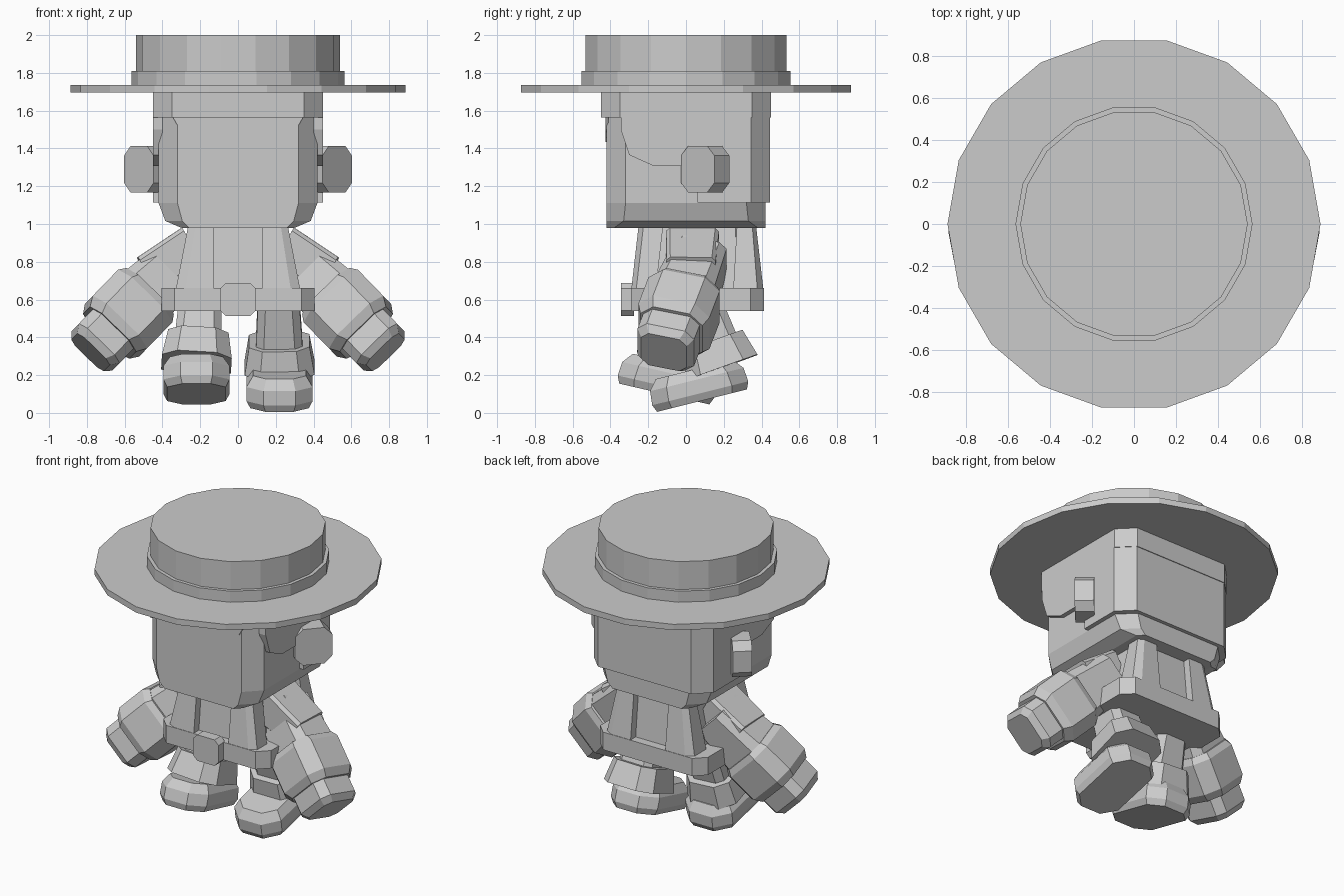
import bpy, bmesh, math
from mathutils import Matrix, Vector

if "Cube" in bpy.data.objects:
    bpy.data.objects.remove(bpy.data.objects["Cube"])

mat = bpy.data.materials.new("plain_grey")
mat.diffuse_color = (0.6, 0.6, 0.6, 1)
mat.use_nodes = True
mat.node_tree.nodes["Principled BSDF"].inputs["Base Color"].default_value = mat.diffuse_color


def finish(name, bm, matrix=None):
    if matrix:
        bm.transform(matrix)
    bmesh.ops.recalc_face_normals(bm, faces=bm.faces)
    mesh = bpy.data.meshes.new(name)
    bm.to_mesh(mesh)
    bm.free()
    mesh.materials.append(mat)
    ob = bpy.data.objects.new(name, mesh)
    bpy.context.collection.objects.link(ob)
    return ob


def skin(name, loops, matrix=None):
    """Close a stack of equal-length point loops into a solid."""
    bm = bmesh.new()
    rows = [[bm.verts.new(p) for p in loop] for loop in loops]
    n = len(rows[0])
    for a, b in zip(rows, rows[1:]):
        for i in range(n):
            j = (i + 1) % n
            bm.faces.new((a[i], a[j], b[j], b[i]))
    bm.faces.new(rows[0][::-1])
    bm.faces.new(rows[-1])
    return finish(name, bm, matrix)


def octagon(z, hx, hy, c, cx=0, cy=0):
    """Rectangle with cut corners at height z."""
    pts = [(hx - c, -hy), (hx, c - hy), (hx, hy - c), (hx - c, hy),
           (c - hx, hy), (-hx, hy - c), (-hx, c - hy), (c - hx, -hy)]
    return [(cx + x, cy + y, z) for x, y in pts]


def loft(name, rings, matrix=None):
    return skin(name, [octagon(*r) for r in rings], matrix)


def plate_x(name, outline, x0, x1):
    return skin(name, [[(x, y, z) for y, z in outline] for x in (x0, x1)])


def frame(origin, z_axis, y_hint=(0, 1, 0)):
    """Matrix whose local z follows z_axis and local y stays near y_hint."""
    z = Vector(z_axis).normalized()
    x = Vector(y_hint).cross(z).normalized()
    y = z.cross(x)
    m = Matrix((x, y, z)).transposed().to_4x4()
    m.translation = origin
    return m


def disc(name, r, z0, z1, sides):
    ring = [(r * math.cos(2 * math.pi * i / sides), r * math.sin(2 * math.pi * i / sides))
            for i in range(sides)]
    return skin(name, [[(x, y, z) for x, y in ring] for z in (z0, z1)])


# Hat
disc("hat_brim", 0.886, 1.695, 1.735, 18)
disc("hat_band", 0.563, 1.735, 1.81, 18)
disc("hat_crown", 0.54, 1.81, 2.0, 18)

# Head with narrowed chin
loft("head", [(0.98, 0.30, 0.42, 0.04), (1.016, 0.385, 0.42, 0.09),
              (1.11, 0.42, 0.42, 0.10), (1.70, 0.42, 0.42, 0.10)])

# Hair: cap, back, side locks and zigzag fringe
loft("hair_cap", [(1.565, 0.45, 0.45, 0.10), (1.70, 0.45, 0.45, 0.10)])
back = [(-0.45, 0.06), (0.45, 0.06), (0.45, 0.345), (0.35, 0.445), (-0.35, 0.445), (-0.45, 0.345)]
skin("hair_back", [[(x, y, z) for x, y in back] for z in (1.113, 1.60)])
lock = [(-0.345, 1.60), (-0.345, 1.50), (-0.30, 1.365), (-0.17, 1.307), (0.07, 1.307), (0.07, 1.60)]
for side, s in (("right", 1), ("left", -1)):
    plate_x("hair_lock_" + side, lock, s * 0.40, s * 0.45)
half = [(0.345, 1.565), (0.305, 1.495), (0.235, 1.455), (0.17, 1.495), (0.13, 1.56), (0.09, 1.495)]
fringe = half + [(0, 1.433)] + [(-x, z) for x, z in reversed(half)] + [(-0.345, 1.60), (0.345, 1.60)]
skin("hair_fringe", [[(x, y, z) for x, z in fringe] for y in (-0.41, -0.426)])

# Torso, belt and buckle
CY = 0.06
loft("torso", [(0.60, 0.30, 0.30, 0.08, 0, CY), (1.0, 0.23, 0.26, 0.06, 0, CY)])
loft("belt", [(0.54, 0.405, 0.352, 0.07, 0, CY), (0.66, 0.405, 0.352, 0.07, 0, CY)])
buckle = frame((0, -0.345, 0.60), (0, 1, 0), (0, 0, 1))
loft("buckle", [(0, 0.095, 0.088, 0.03), (0.07, 0.095, 0.088, 0.03)], buckle)

for side, s in (("right", 1), ("left", -1)):
    # Corner straps of the torso, spreading towards the belt
    for end, yo0, yi0, yo1, yi1 in (("front", -0.29, -0.16, -0.25, -0.12),
                                    ("back", 0.41, 0.25, 0.37, 0.27)):
        skin("strap_%s_%s" % (end, side),
             [[(s * 0.13, yo0, 0.65), (s * 0.28, yo0, 0.65), (s * 0.33, yo0 * 0.8 + yi0 * 0.2, 0.65),
               (s * 0.33, yi0, 0.65), (s * 0.13, yi0, 0.65)],
              [(s * 0.13, yo1, 1.0), (s * 0.225, yo1, 1.0), (s * 0.262, yo1 * 0.8 + yi1 * 0.2, 1.0),
               (s * 0.262, yi1, 1.0), (s * 0.13, yi1, 1.0)]])

    # Ear: eight-sided disc turned outward and forward
    n = Vector((s * 0.75, -0.66, 0))
    ear = frame(Vector((s * 0.525, 0.062, 1.29)) - n * 0.12, n, (0, 0, 1))
    loft("ear_" + side, [(0, 0.118, 0.122, 0.05), (0.12, 0.118, 0.122, 0.05)], ear)

    # Arm: shoulder pad, sleeve, cuff and mitten along one axis
    axis = Vector((s * 0.68, -0.27, -0.70)).normalized()
    cuff_start = Vector((s * 0.485, 0.0, 0.625))
    pad = frame((s * 0.24, 0.035, 0.875), (s * 0.88, -0.03, -0.50))
    loft("shoulder_" + side, [(0, 0.12, 0.14, 0.02), (0.28, 0.10, 0.13, 0.02)], pad)
    arm = frame(cuff_start, axis)
    loft("sleeve_" + side, [(-0.30, 0.13, 0.14, 0.04), (0.02, 0.17, 0.16, 0.05)], arm)
    loft("cuff_" + side, [(0, 0.175, 0.175, 0.07), (0.04, 0.20, 0.195, 0.08),
                          (0.24, 0.20, 0.195, 0.08), (0.29, 0.17, 0.17, 0.07)], arm)
    loft("hand_" + side, [(0.20, 0.15, 0.155, 0.05), (0.40, 0.15, 0.155, 0.05),
                          (0.44, 0.12, 0.125, 0.04)], arm)

# Legs in mid-stride: hip, ankle, foot position and foot pitch
stride = (("right", (0.215, 0.06, 0.60), (0.22, 0.19, 0.24), (0.22, 0.085, 0.065), 14),
          ("left", (-0.20, 0.05, 0.60), (-0.22, -0.07, 0.26), (-0.22, -0.115, 0.10), -13))
for side, hip, ankle, sole, pitch in stride:
    down = Vector(ankle) - Vector(hip)
    length = down.length
    leg = frame(hip, down)
    loft("leg_" + side, [(0, 0.11, 0.12, 0.04), (length, 0.13, 0.14, 0.04)], leg)
    loft("trouser_cuff_" + side, [(length - 0.15, 0.16, 0.17, 0.07),
                                  (length, 0.185, 0.20, 0.08)], leg)
    foot = Matrix.Translation(sole) @ Matrix.Rotation(math.radians(pitch), 4, "X")
    loft("foot_" + side, [(0, 0.155, 0.245, 0.08), (0.04, 0.175, 0.262, 0.09),
                          (0.115, 0.175, 0.255, 0.09), (0.17, 0.14, 0.21, 0.07)], foot)
